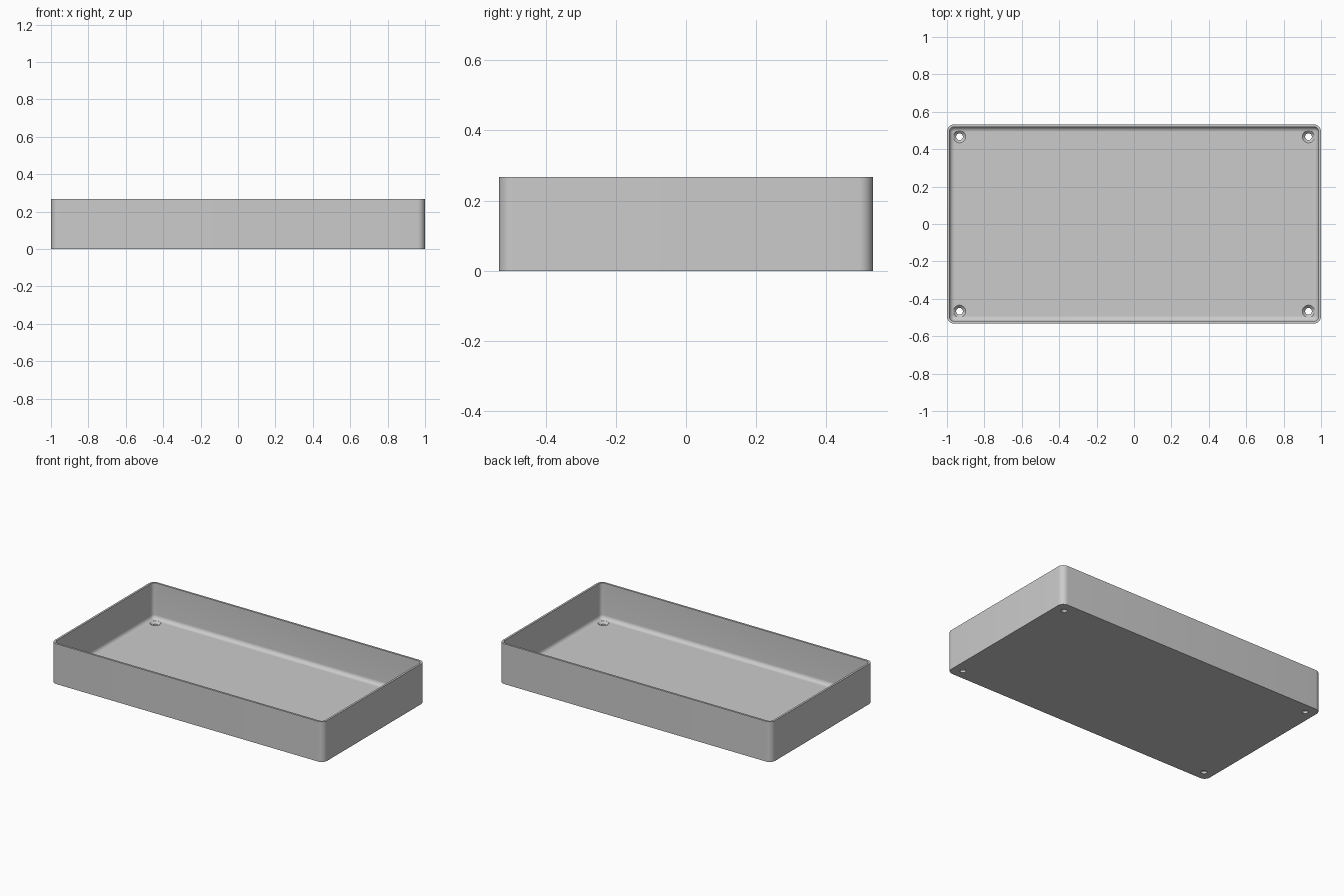
import bpy, bmesh, math

if "Cube" in bpy.data.objects:
    bpy.data.objects.remove(bpy.data.objects["Cube"])

HX, HY, H = 1.0, 0.533, 0.267          # outer half sizes and height
WALL, FLOOR = 0.0133, 0.03
CORNER, FILLET = 0.04, 0.0267
HOLE_R, SINK_R, SINK_D = 0.018, 0.033, 0.015
SEG = 10


def loop(bm, inset, z):
    """Rounded rectangle ring of vertices, inset from the outer outline."""
    r = max(CORNER - inset, 0.002)
    cx, cy = HX - inset - r, HY - inset - r
    ring = []
    for q, (sx, sy) in enumerate(((1, 1), (-1, 1), (-1, -1), (1, -1))):
        for i in range(SEG + 1):
            a = math.pi / 2 * (q + i / SEG)
            ring.append(bm.verts.new((sx * cx + r * math.cos(a), sy * cy + r * math.sin(a), z)))
    return ring


def finish(bm, name):
    bmesh.ops.recalc_face_normals(bm, faces=bm.faces)
    me = bpy.data.meshes.new(name)
    bm.to_mesh(me)
    bm.free()
    ob = bpy.data.objects.new(name, me)
    bpy.context.collection.objects.link(ob)
    return ob


def loft(bm, rings):
    """Bridge the rings and cap both ends."""
    for a, b in zip(rings, rings[1:]):
        for i in range(len(a)):
            j = (i + 1) % len(a)
            bm.faces.new((a[i], a[j], b[j], b[i]))
    bm.faces.new(rings[0])
    bm.faces.new(rings[-1])


# tray: outside wall, rim, inside wall, floor fillet
profile = [(0, 0), (0, H), (WALL, H)]
for i in range(9):
    a = math.pi / 2 * i / 8
    profile.append((WALL + FILLET * (1 - math.cos(a)), FLOOR + FILLET * (1 - math.sin(a))))
bm = bmesh.new()
loft(bm, [loop(bm, d, z) for d, z in profile])
tray = finish(bm, "tray")

# countersunk screw hole cutters, one in each corner
bm = bmesh.new()
for sx in (-1, 1):
    for sy in (-1, 1):
        rings = []
        for r, z in ((HOLE_R, -0.05), (HOLE_R, FLOOR - SINK_D), (SINK_R, FLOOR), (SINK_R, 0.1)):
            rings.append([bm.verts.new((sx * 0.933 + r * math.cos(2 * math.pi * k / 32),
                                        sy * 0.467 + r * math.sin(2 * math.pi * k / 32), z))
                          for k in range(32)])
        loft(bm, rings)
cutter = finish(bm, "screw_hole_cutter")
cutter.hide_render = True

mod = tray.modifiers.new("screw_holes", 'BOOLEAN')
mod.operation = 'DIFFERENCE'
mod.solver = 'EXACT'
mod.object = cutter
bpy.context.view_layer.objects.active = tray
tray.select_set(True)
cutter.select_set(False)
bpy.ops.object.modifier_apply(modifier=mod.name)
bpy.data.objects.remove(cutter)

# single grey plastic
mat = bpy.data.materials.new("grey plastic")
mat.diffuse_color = (0.6, 0.6, 0.6, 1)
mat.use_nodes = True
mat.node_tree.nodes["Principled BSDF"].inputs["Base Color"].default_value = mat.diffuse_color
tray.data.materials.clear()
tray.data.materials.append(mat)
bpy.ops.object.shade_smooth_by_angle(angle=math.radians(30))
